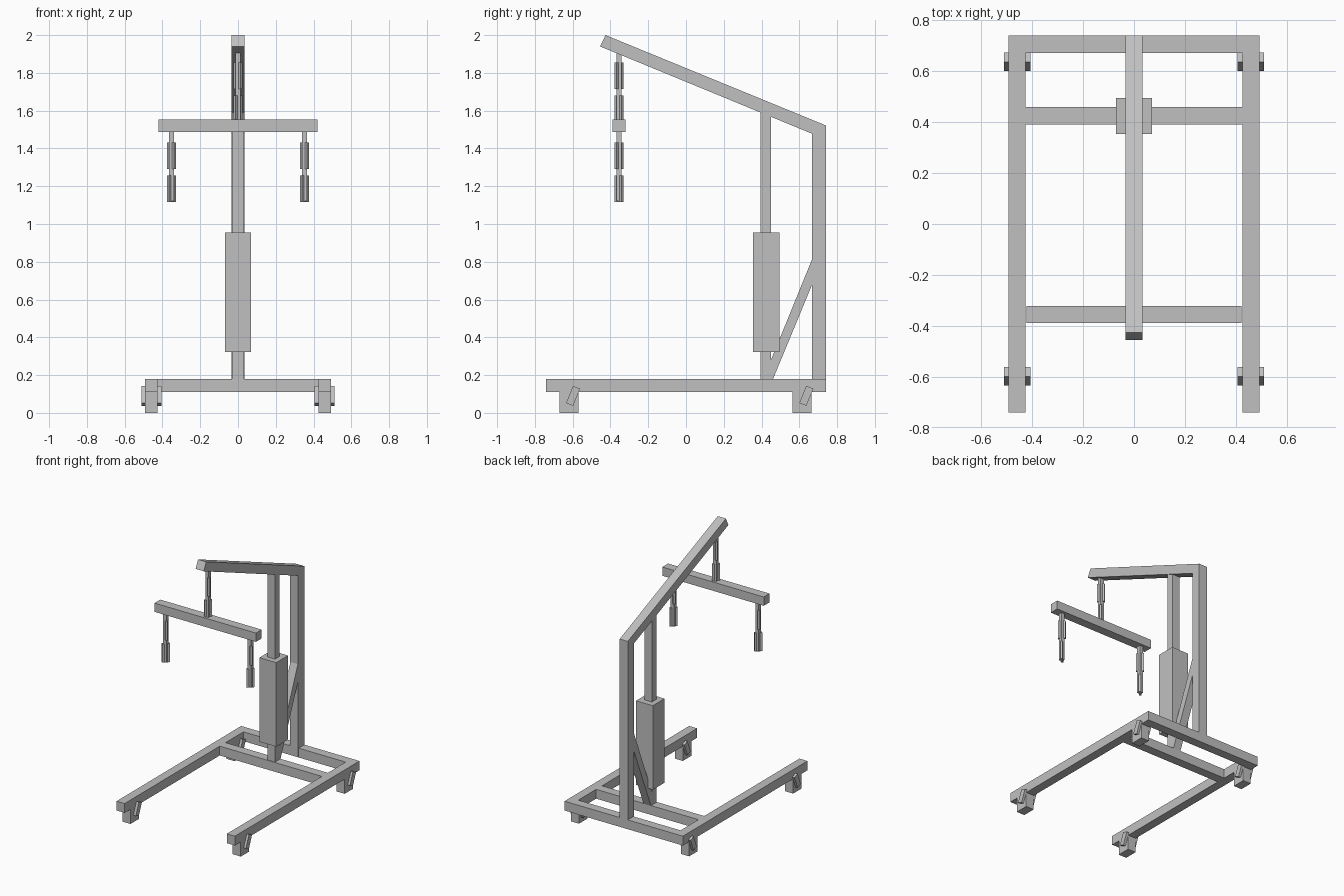
import bpy, bmesh
from math import radians
from mathutils import Matrix, Vector

cube = bpy.data.objects.get("Cube")
if cube:
    bpy.data.objects.remove(cube, do_unlink=True)

grey = bpy.data.materials.new("frame grey")
grey.use_nodes = True
grey.diffuse_color = (0.53, 0.53, 0.53, 1)
grey.node_tree.nodes["Principled BSDF"].inputs["Base Color"].default_value = grey.diffuse_color


def finish(name, bm):
    bmesh.ops.recalc_face_normals(bm, faces=bm.faces)
    mesh = bpy.data.meshes.new(name)
    bm.to_mesh(mesh)
    bm.free()
    mesh.materials.append(grey)
    obj = bpy.data.objects.new(name, mesh)
    bpy.context.collection.objects.link(obj)
    return obj


def add_box(bm, x, y, z, turn=Matrix()):
    """Box between (low, high) limits, turned about its own centre."""
    limits = (x, y, z)
    centre = Vector([(a + b) / 2 for a, b in limits])
    size = [b - a for a, b in limits]
    bmesh.ops.create_cube(bm, size=1, matrix=Matrix.Translation(centre) @ turn @ Matrix.Diagonal((*size, 1)))


def box(name, x, y, z, turn=Matrix()):
    bm = bmesh.new()
    add_box(bm, x, y, z, turn)
    return finish(name, bm)


def side_profile(name, points, half):
    """Outline in the y-z plane given thickness along x."""
    bm = bmesh.new()
    face = bm.faces.new([bm.verts.new((-half, y, z)) for y, z in points])
    moved = bmesh.ops.extrude_face_region(bm, geom=[face])["geom"]
    verts = [v for v in moved if isinstance(v, bmesh.types.BMVert)]
    bmesh.ops.translate(bm, vec=(2 * half, 0, 0), verts=verts)
    return finish(name, bm)


def chain(name, x, y, top, bottom):
    """Straight core with two diagonal links facing opposite ways."""
    bm = bmesh.new()
    core, wide, bar, length = 0.014, 0.027, 0.016, 0.14
    add_box(bm, (x - core, x + core), (y - core, y + core), (bottom + 0.005, top))
    for i, angle in enumerate((45, -45)):
        low = bottom + i * (length + 0.035)
        link = bmesh.new()
        for s in (-1, 1):
            edge = sorted((s * wide, s * (wide - bar)))
            add_box(link, edge, (-bar / 2, bar / 2), (0, length))
        for z in (0, length - bar):
            add_box(link, (-wide, wide), (-bar / 2, bar / 2), (z, z + bar))
        place = Matrix.Translation((x, y, low)) @ Matrix.Rotation(radians(angle), 4, 'Z')
        bmesh.ops.transform(link, matrix=place, verts=link.verts)
        temp = bpy.data.meshes.new("link")
        link.to_mesh(temp)
        link.free()
        bm.from_mesh(temp)
        bpy.data.meshes.remove(temp)
    finish(name, bm)


# Base frame
rail_z = (0.11, 0.18)
for side, s in (("left", 1), ("right", -1)):
    x = sorted((s * 0.425, s * 0.492))
    box(side + "_base_rail", x, (-0.74, 0.74), rail_z)
    # Casters with a tilted brake bar through each one
    for end, y in (("front", -0.62), ("rear", 0.615)):
        box(f"{end}_{side}_caster", x, (y - 0.05, y + 0.05), (0, 0.11))
        mid = y + 0.022
        box(f"{end}_{side}_brake_bar", (s * 0.458 - 0.052, s * 0.458 + 0.052),
            (mid - 0.02, mid + 0.02), (0.041, 0.139), Matrix.Rotation(radians(-22), 4, 'X'))
box("rear_crossbar", (-0.425, 0.425), (0.672, 0.74), rail_z)
box("middle_crossbar", (-0.425, 0.425), (0.39, 0.46), rail_z)

# Mast and sloping boom as one bent beam
side_profile("mast_and_boom", [(0.74, 0.12), (0.74, 1.522), (-0.426, 2.0), (-0.455, 1.94),
                               (0.667, 1.478), (0.667, 0.12)], 0.034)
side_profile("diagonal_brace", [(0.405, 0.17), (0.457, 0.17), (0.668, 0.68), (0.668, 0.815)], 0.031)

# Lifting actuator
box("actuator_rod", (-0.031, 0.031), (0.395, 0.449), (0.17, 1.6))
box("actuator_body", (-0.07, 0.07), (0.354, 0.494), (0.322, 0.954))

# Spreader bar and hanging chains
hang_y = -0.355
box("spreader_bar", (-0.422, 0.422), (hang_y - 0.034, hang_y + 0.034), (1.488, 1.554))
chain("boom_chain", 0, hang_y, 1.91, 1.54)
for side, s in (("left", 1), ("right", -1)):
    chain(side + "_sling_chain", s * 0.352, hang_y, 1.5, 1.117)
